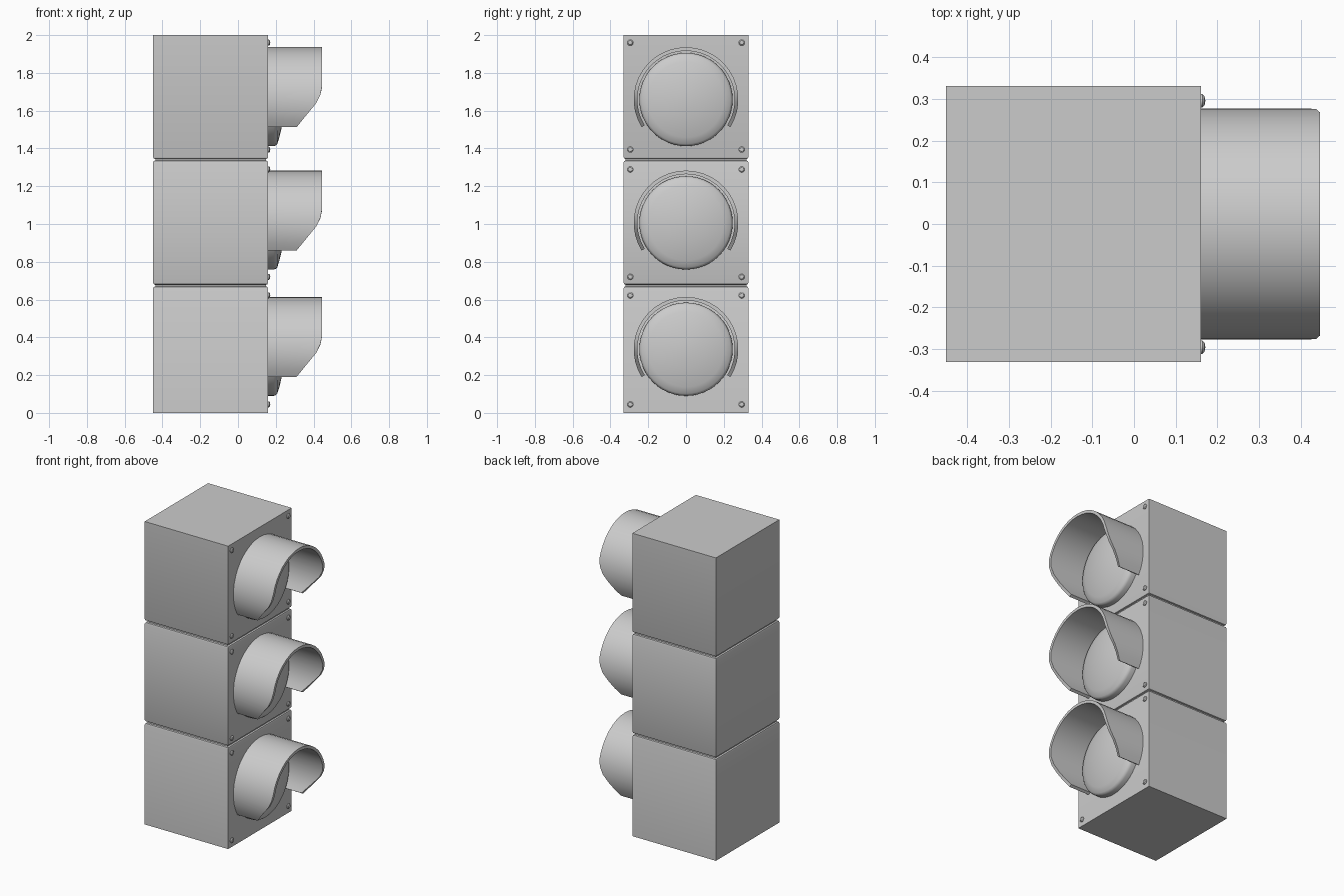
import bpy, bmesh, math

if "Cube" in bpy.data.objects:
    bpy.data.objects.remove(bpy.data.objects["Cube"])

FACE_X = 0.16      # front plate plane; lamps point toward +x
BACK_X = -0.45


def finish(bm, name, angle=35):
    bmesh.ops.recalc_face_normals(bm, faces=bm.faces)
    me = bpy.data.meshes.new(name)
    bm.to_mesh(me)
    bm.free()
    ob = bpy.data.objects.new(name, me)
    bpy.context.collection.objects.link(ob)
    bpy.ops.object.select_all(action='DESELECT')
    ob.select_set(True)
    bpy.context.view_layer.objects.active = ob
    bpy.ops.object.shade_smooth_by_angle(angle=math.radians(angle))
    return ob


def box(name, x0, x1, hy, z0, z1, bevel=0.0, round_z=()):
    bm = bmesh.new()
    bmesh.ops.create_cube(bm, size=1)
    for v in bm.verts:
        v.co = ((x0 + x1) / 2 + v.co.x * (x1 - x0), v.co.y * 2 * hy,
                (z0 + z1) / 2 + v.co.z * (z1 - z0))
    # only the rims that meet a neighbouring housing are rounded
    edges = [e for e in bm.edges
             if any(all(abs(v.co.z - z) < 1e-4 for v in e.verts) for z in round_z)]
    if edges:
        bmesh.ops.bevel(bm, geom=edges, offset=bevel, segments=2,
                        profile=0.5, affect='EDGES')
    return finish(bm, name)


def lathe_x(name, profile, y, z, steps):
    """Revolve (radius, x) points about an axis along x; last point is the tip."""
    bm = bmesh.new()
    rings = []
    for r, x in profile[:-1]:
        rings.append([bm.verts.new((x, y + r * math.cos(2 * math.pi * i / steps),
                                    z + r * math.sin(2 * math.pi * i / steps)))
                      for i in range(steps)])
    tip = bm.verts.new((profile[-1][1], y, z))
    bm.faces.new(rings[0])
    for i in range(steps):
        j = (i + 1) % steps
        for a, b in zip(rings, rings[1:]):
            bm.faces.new((a[i], a[j], b[j], b[i]))
        bm.faces.new((rings[-1][i], rings[-1][j], tip))
    return finish(bm, name)


def visor_reach(h):
    """Front edge of the visor for a height h above the lamp centre."""
    pts = [(-0.146, 0.31), (0.0, 0.43), (0.065, 0.445)]
    if h <= pts[0][0]:
        return pts[0][1]
    for (h0, a), (h1, b) in zip(pts, pts[1:]):
        if h <= h1:
            return a + (b - a) * (h - h0) / (h1 - h0)
    return pts[-1][1]


def visor(name, z, outer=0.277, inner=0.258, steps=26):
    bm = bmesh.new()
    start, end = math.radians(-32), math.radians(212)
    loops = []
    for i in range(steps + 1):
        t = start + (end - start) * i / steps
        c, s = math.cos(t), math.sin(t)
        front = visor_reach(outer * s)
        loops.append([bm.verts.new((x, r * c, z + r * s)) for x, r in
                      ((FACE_X - 0.005, outer), (front, outer),
                       (front, inner), (FACE_X - 0.005, inner))])
    for a, b in zip(loops, loops[1:]):
        for k in range(4):
            m = (k + 1) % 4
            bm.faces.new((a[k], a[m], b[m], b[k]))
    bm.faces.new(loops[0])
    bm.faces.new(loops[-1])
    return finish(bm, name)


# housing z range, rounded rims, lamp centre, bolt heights
units = [
    ("bottom", 0.0, 0.670, (0.670,), 0.337, (0.045, 0.622)),
    ("middle", 0.678, 1.336, (0.678, 1.336), 1.006, (0.720, 1.289)),
    ("top", 1.344, 2.0, (1.344,), 1.659, (1.394, 1.960)),
]
lens_profile = [(0.247, FACE_X - 0.005), (0.247, 0.190), (0.243, 0.200),
                (0.235, 0.208), (0.20, 0.219), (0.15, 0.231), (0.10, 0.239),
                (0.05, 0.244), (0, 0.246)]
bolt_profile = [(0.016, FACE_X - 0.005), (0.016, 0.164), (0.011, 0.169), (0, 0.171)]

for label, z0, z1, rims, zc, bolts in units:
    # housing, lens and visor
    box(label + "_housing", BACK_X, FACE_X, 0.331, z0, z1, 0.012, rims)
    lathe_x(label + "_lens", lens_profile, 0, zc, 48)
    visor(label + "_visor", zc)
    # corner bolts
    for bz in bolts:
        for side in (-1, 1):
            lathe_x(label + "_bolt", bolt_profile, side * 0.295, bz, 12)

# recessed necks closing the joints between housings
for z in (0.674, 1.340):
    box("joint_neck", BACK_X + 0.012, FACE_X - 0.012, 0.319, z - 0.008, z + 0.008)
